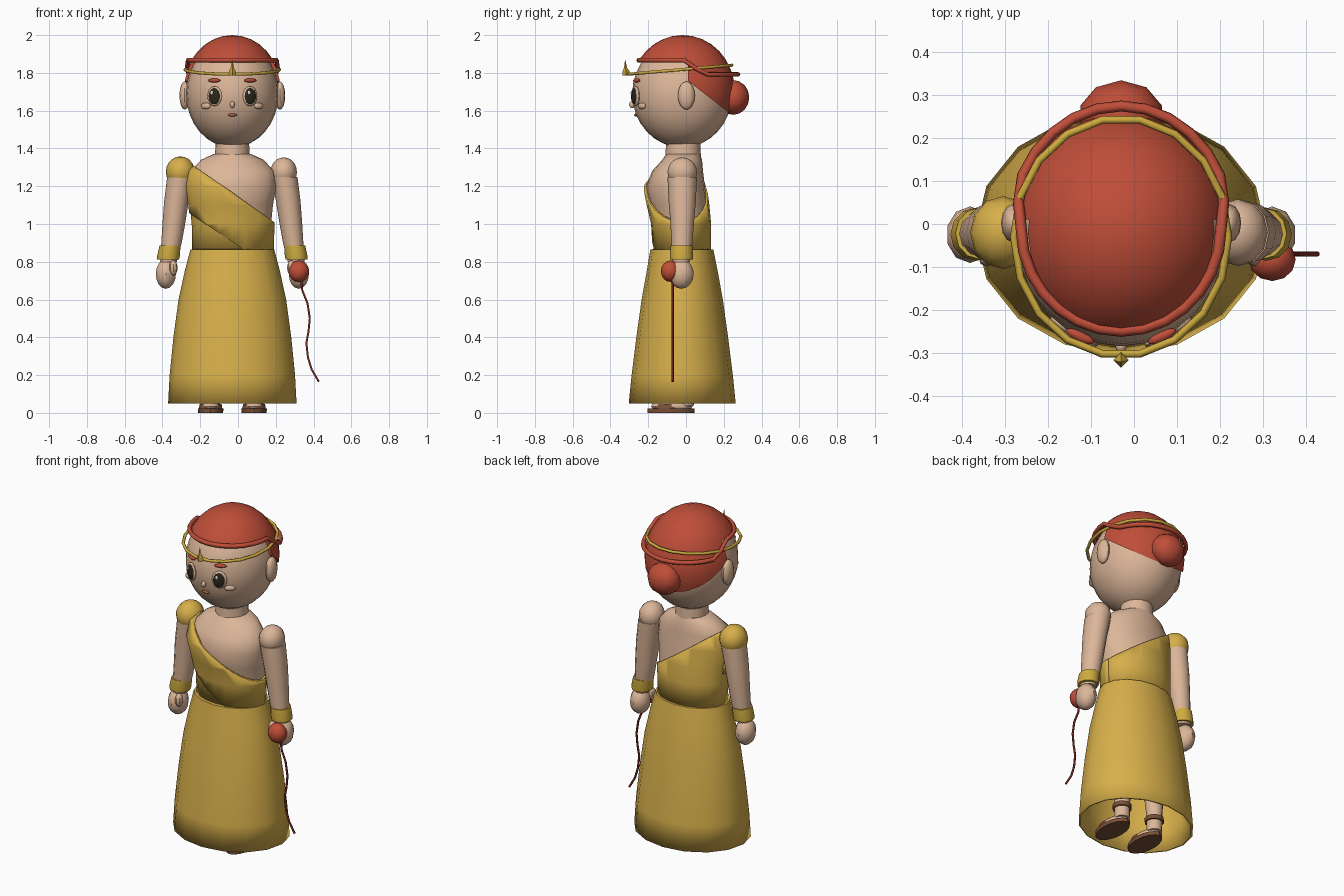
import bpy, bmesh, math
from mathutils import Vector, Matrix

if "Cube" in bpy.data.objects:
    bpy.data.objects.remove(bpy.data.objects["Cube"])

CX = -0.03  # body centre line


def mat(name, r, g, b):
    m = bpy.data.materials.new(name)
    m.diffuse_color = (r, g, b, 1)
    m.use_nodes = True
    m.node_tree.nodes["Principled BSDF"].inputs["Base Color"].default_value = m.diffuse_color
    return m


SKIN = mat("skin", 0.72, 0.47, 0.32)
CLOTH = mat("yellow_cloth", 0.68, 0.43, 0.07)
RED = mat("red_hair", 0.52, 0.075, 0.04)
GOLD = mat("gold", 0.62, 0.41, 0.05)
DARK = mat("dark_eye", 0.025, 0.02, 0.012)
WHITE = mat("white", 0.85, 0.82, 0.76)
BROWN = mat("sandal_brown", 0.19, 0.08, 0.04)
THREAD = mat("thread_red", 0.2, 0.025, 0.018)
LIP = mat("lip", 0.38, 0.11, 0.06)


def finish(bm, name, m, angle=40):
    bmesh.ops.recalc_face_normals(bm, faces=bm.faces)
    me = bpy.data.meshes.new(name)
    bm.to_mesh(me)
    bm.free()
    me.materials.append(m)
    for p in me.polygons:
        p.use_smooth = True
    me.set_sharp_from_angle(angle=math.radians(angle))
    ob = bpy.data.objects.new(name, me)
    bpy.context.collection.objects.link(ob)
    return ob


def cut(bm, cuts, fill):
    # each cut: (point, normal); the side the normal points to is removed
    for co, no in cuts:
        g = bm.verts[:] + bm.edges[:] + bm.faces[:]
        r = bmesh.ops.bisect_plane(bm, geom=g, plane_co=co, plane_no=no, clear_outer=True)
        if fill:
            es = [e for e in r["geom_cut"] if isinstance(e, bmesh.types.BMEdge)]
            bmesh.ops.holes_fill(bm, edges=es)


def ball(name, c, r, m, seg=16, rings=10, rot=0, cuts=(), fill=True):
    bm = bmesh.new()
    bmesh.ops.create_uvsphere(bm, u_segments=seg, v_segments=rings, radius=1)
    bm.transform(Matrix.Translation(c) @ Matrix.Rotation(rot, 4, 'Z') @ Matrix.Diagonal((*r, 1)))
    cut(bm, cuts, fill)
    return finish(bm, name, m)


def loft(name, rings, m, n=16, caps=True, grow=0, cuts=(), thick=0):
    # rings: (z, cx, cy, rx, ry)
    bm = bmesh.new()
    rows = []
    for z, x, y, rx, ry in rings:
        rows.append([bm.verts.new((x + (rx + grow) * math.cos(2 * math.pi * i / n),
                                   y + (ry + grow) * math.sin(2 * math.pi * i / n), z)) for i in range(n)])
    for a, b in zip(rows, rows[1:]):
        for i in range(n):
            bm.faces.new((a[i], a[(i + 1) % n], b[(i + 1) % n], b[i]))
    if caps:
        bm.faces.new(rows[0][::-1])
        bm.faces.new(rows[-1])
    cut(bm, cuts, False)
    ob = finish(bm, name, m)
    if thick:
        s = ob.modifiers.new("thickness", 'SOLIDIFY')
        s.thickness = thick
        s.offset = -1
    return ob


def tube(name, pts, r, m, closed=False):
    cu = bpy.data.curves.new(name, 'CURVE')
    cu.dimensions = '3D'
    cu.bevel_depth = r
    cu.bevel_resolution = 1
    cu.use_fill_caps = True
    sp = cu.splines.new('POLY')
    sp.points.add(len(pts) - 1)
    for p, q in zip(sp.points, pts):
        p.co = (*q, 1)
    sp.use_cyclic_u = closed
    cu.materials.append(m)
    ob = bpy.data.objects.new(name, cu)
    bpy.context.collection.objects.link(ob)
    return ob


# head, neck and hair
HC, HR = Vector((CX, -0.02, 1.69)), Vector((0.245, 0.265, 0.285))
ball("head", HC, HR, SKIN, 24, 16)
loft("neck", [(1.33, CX, -0.015, 0.093, 0.095), (1.45, CX, -0.015, 0.088, 0.09)], SKIN)
hair_c, hair_r = (CX, -0.018, 1.71), (0.258, 0.275, 0.29)
ball("hair_cap", hair_c, hair_r, RED, 24, 16, cuts=[((0, 0, 1.865), (0, 0, -1))])
ball("back_hair", hair_c, hair_r, RED, 24, 16,
     cuts=[((0, 0.01, 0), (0, -1, 0)), ((0, 0.02, 1.75), (0, -0.17, -0.22))])
ball("hair_bun", (CX, 0.25, 1.67), (0.1, 0.085, 0.092), RED, 10, 8)

# rolled hair band: high in front, low behind
band = []
for i in range(28):
    a = 2 * math.pi * i / 28
    t = min(1, max(0, (math.sin(a) * 0.27 - 0.01) / 0.09))
    band.append((CX + math.cos(a) * (0.233 + 0.022 * t),
                 -0.01 + math.sin(a) * (0.24 + 0.045 * t), 1.867 - 0.075 * t))
tube("hair_band", band, 0.013, RED, True)

# tilted gold circlet with spike
tube("circlet", [(CX + 0.25 * math.cos(a), -0.03 + 0.277 * math.sin(a), 1.817 + 0.024 * math.sin(a))
                 for a in [2 * math.pi * i / 18 for i in range(18)]], 0.009, GOLD, True)
loft("circlet_spike", [(1.785, CX, -0.317, 0.018, 0.018), (1.81, CX, -0.317, 0.018, 0.018),
                       (1.825, CX, -0.32, 0.009, 0.009), (1.868, CX, -0.322, 0.001, 0.001)], GOLD, 4)


# face parts sit on the head surface
def on_face(name, dx, z, r, m, out=0.0, seg=12):
    k = 1 - (dx / HR.x) ** 2 - ((z - HC.z) / HR.z) ** 2
    dy = -HR.y * math.sqrt(k)
    a = math.atan2(dx / HR.x ** 2, -dy / HR.y ** 2)
    c = (CX + dx + out * math.sin(a), HC.y + dy - out * math.cos(a), z)
    return ball(name, c, r, m, seg, 8, a)


for s, side in ((-1, "left"), (1, "right")):
    on_face(side + "_eyelid", s * 0.093, 1.677, (0.042, 0.014, 0.053), SKIN, 0.002, 16)
    on_face(side + "_eye", s * 0.091, 1.677, (0.033, 0.01, 0.043), DARK, 0.011, 16)
    on_face(side + "_eye_glint", s * 0.091 - 0.009, 1.695, (0.008, 0.004, 0.011), WHITE, 0.02, 8)
    on_face(side + "_eyebrow", s * 0.093, 1.76, (0.036, 0.012, 0.011), RED, 0.006)
    on_face(side + "_cheek", s * 0.138, 1.625, (0.03, 0.012, 0.017), SKIN, 0.004)
    ball(side + "_ear", (CX + s * 0.252, 0.002, 1.68), (0.028, 0.045, 0.075), SKIN, 12, 8)
on_face("nose", 0, 1.632, (0.013, 0.016, 0.018), SKIN, 0.006)
on_face("mouth", 0, 1.577, (0.025, 0.01, 0.008), LIP, 0.002)

# torso, one-shouldered bodice and front drape
torso = [(0.85, CX, -0.018, 0.202, 0.14), (1.0, CX, -0.022, 0.205, 0.145), (1.1, CX, -0.038, 0.215, 0.152),
         (1.2, CX, -0.055, 0.233, 0.155), (1.28, CX, -0.045, 0.222, 0.135),
         (1.34, CX, -0.02, 0.165, 0.105), (1.37, CX, -0.015, 0.1, 0.09)]
loft("torso", torso, SKIN, 20)
neckline = ((CX, 0, 1.165), (0.70, 0, 1))
loft("bodice", torso, CLOTH, 20, False, 0.01, [neckline], 0.01)
loft("drape", torso, CLOTH, 20, False, 0.018,
     [neckline, ((CX, 0, 0.905), (-0.67, 0, -1)), ((0, 0, 0), (0, 1, 0))], 0.012)

# skirt
loft("skirt", [(0.05, CX, -0.02, 0.34, 0.283), (0.2, CX, -0.02, 0.332, 0.268), (0.4, CX, -0.02, 0.312, 0.243),
               (0.6, CX, -0.02, 0.285, 0.215), (0.75, CX, -0.02, 0.252, 0.188), (0.865, CX, -0.022, 0.222, 0.167),
               (0.868, CX, -0.022, 0.2, 0.14)], CLOTH, 16, False, thick=0.012)

for s, side in ((-1, "left"), (1, "right")):
    # arms, cuffs and hands
    def X(d):
        return CX + s * d
    ball(side + "_shoulder", (X(0.272), -0.02, 1.275), (0.07, 0.078, 0.078), SKIN, 12, 10)
    loft(side + "_arm", [(0.8, X(0.338), -0.025, 0.044, 0.046), (0.9, X(0.322), -0.022, 0.054, 0.056),
                         (1.0, X(0.31), -0.02, 0.06, 0.062), (1.12, X(0.296), -0.02, 0.065, 0.072),
                         (1.25, X(0.275), -0.02, 0.07, 0.078)], SKIN, 12)
    loft(side + "_cuff", [(0.812, X(0.34), -0.024, 0.058, 0.06), (0.83, X(0.338), -0.024, 0.06, 0.062),
                          (0.885, X(0.33), -0.022, 0.056, 0.06)], GOLD, 12)
    ball(side + "_hand", (X(0.352), -0.025, 0.735), (0.056, 0.066, 0.078), SKIN, 10, 8)
    ball(side + "_thumb", (X(0.312), -0.075, 0.768), (0.022, 0.025, 0.04), SKIN, 8, 8)
    # legs, feet and sandals
    fx = X(0.115)
    loft(side + "_leg", [(0.04, fx, 0.0, 0.042, 0.042), (0.15, fx, 0.0, 0.045, 0.045),
                         (0.4, fx, -0.01, 0.065, 0.065), (0.8, fx, -0.02, 0.08, 0.08)], SKIN, 12)
    ball(side + "_foot", (fx, -0.075, 0.035), (0.055, 0.11, 0.035), SKIN, 12, 8)
    loft(side + "_sole", [(0, fx, -0.08, 0.066, 0.125), (0.022, fx, -0.08, 0.068, 0.125)], BROWN, 16)
    loft(side + "_sandal_strap", [(0.024, fx, -0.1, 0.062, 0.075), (0.046, fx, -0.1, 0.058, 0.06)], BROWN, 12)
    loft(side + "_ankle_strap", [(0.1, fx, 0, 0.053, 0.053), (0.125, fx, 0, 0.053, 0.053)], BROWN, 12)

# cloth cap over one shoulder
ball("shoulder_cloth", (CX - 0.275, -0.02, 1.276), (0.077, 0.085, 0.082), CLOTH, 12, 10,
     cuts=[((0, 0, 1.235), (0, 0, -1))])

# yarn ball with trailing thread
ball("yarn_ball", (0.322, -0.083, 0.75), (0.055, 0.05, 0.057), RED, 12, 8)
tube("yarn_thread", [(0.335, -0.07, 0.71), (0.34, -0.07, 0.65), (0.368, -0.07, 0.58), (0.38, -0.07, 0.5),
                     (0.373, -0.07, 0.43), (0.362, -0.07, 0.37), (0.37, -0.07, 0.295), (0.39, -0.07, 0.23),
                     (0.428, -0.07, 0.165)], 0.006, THREAD)
